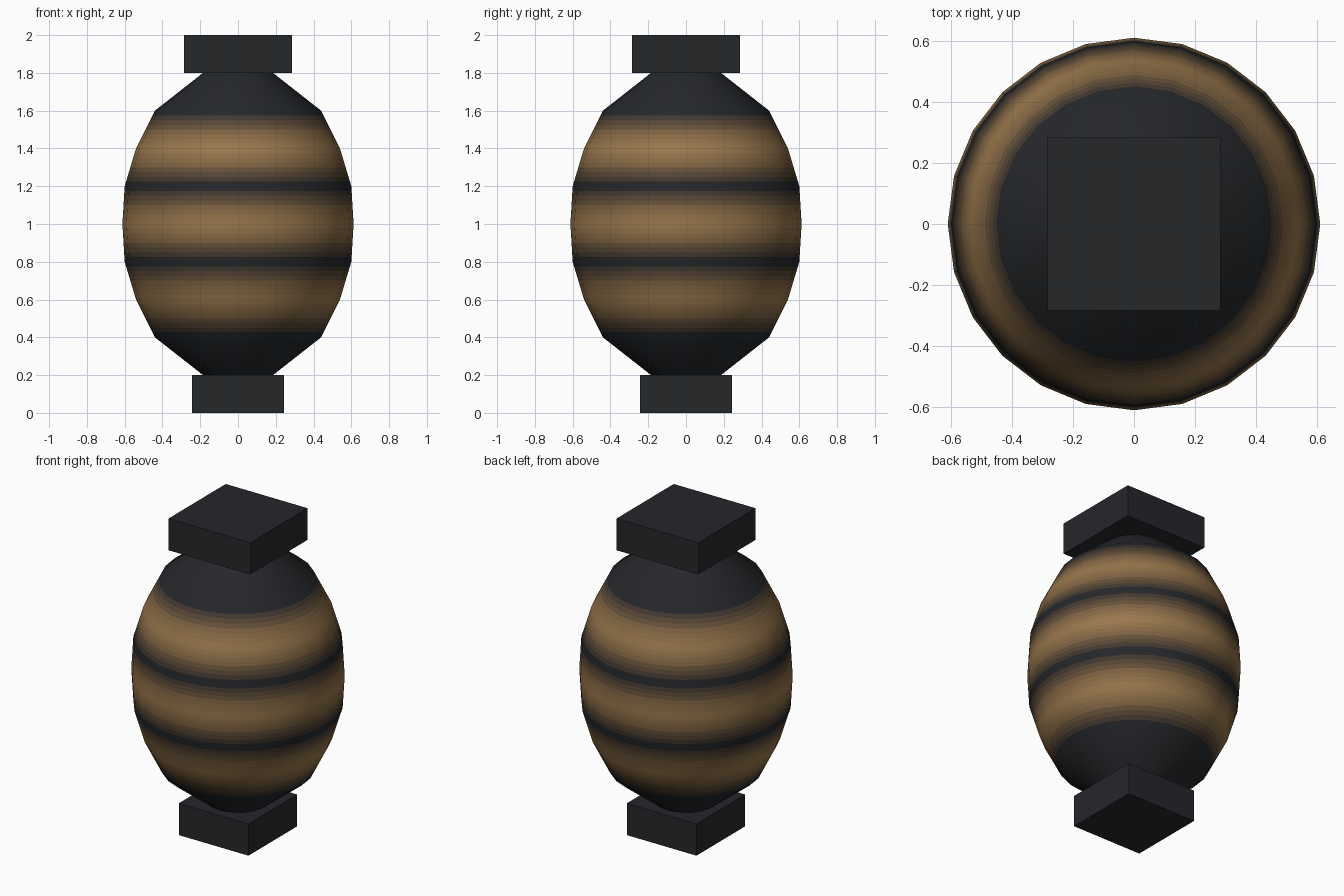
import bpy, bmesh, math
from mathutils import Vector

if "Cube" in bpy.data.objects:
    bpy.data.objects.remove(bpy.data.objects["Cube"])

SIDES, STEPS = 24, 8
DARK = Vector((0.018, 0.020, 0.023))
TAN = Vector((0.32, 0.185, 0.072))


def material(name, rgb):
    mat = bpy.data.materials.new(name)
    mat.diffuse_color = (*rgb, 1)
    mat.use_nodes = True
    mat.node_tree.nodes["Principled BSDF"].inputs["Base Color"].default_value = mat.diffuse_color
    return mat


# Colour ramp from dark to tan
ramp = [material(f"band_{i}", DARK.lerp(TAN, i / STEPS)) for i in range(STEPS + 1)]


def block(name, half, z0, z1):
    bpy.ops.mesh.primitive_cube_add(size=1, location=(0, 0, (z0 + z1) / 2))
    ob = bpy.context.object
    ob.name = name
    ob.scale = (2 * half, 2 * half, z1 - z0)
    bpy.ops.object.transform_apply(location=False, rotation=False, scale=True)
    ob.data.materials.append(ramp[0])


# Square end blocks
block("base_block", 0.243, 0, 0.2)
block("top_block", 0.285, 1.8, 2)

# Body profile: radius, height, tan amount
radii = [0.185, 0.44, 0.54, 0.60, 0.612, 0.60, 0.54, 0.44, 0.185]
tints = [0, 0, 1, 0, 1, 0, 1, 0, 0]
points = [Vector((r, 0.2 + 0.2 * i)) for i, r in enumerate(radii)]


def outward(a, b):
    d = (b - a).normalized()
    return Vector((d.y, -d.x))


segs = [outward(a, b) for a, b in zip(points, points[1:])]
norms = [segs[0]] + [(a + b).normalized() for a, b in zip(segs, segs[1:])] + [segs[-1]]

# Split each profile segment into thin strips for the soft colour bands
rings, strip_mats = [(points[0], norms[0])], []
for i in range(len(points) - 1):
    for k in range(STEPS):
        t = (k + 1) / STEPS
        rings.append((points[i].lerp(points[i + 1], t),
                      norms[i].lerp(norms[i + 1], t).normalized()))
        tint = tints[i] + (tints[i + 1] - tints[i]) * (k + 0.5) / STEPS
        strip_mats.append(int(tint * (STEPS + 0.99)))

# Revolve the body
bm = bmesh.new()
normals, loops = [], []
for p, n in rings:
    loop = []
    for s in range(SIDES):
        a = 2 * math.pi * s / SIDES
        c, q = math.cos(a), math.sin(a)
        loop.append(bm.verts.new((p.x * c, p.x * q, p.y)))
        normals.append((n.x * c, n.x * q, n.y))
    loops.append(loop)
for lo, hi, m in zip(loops, loops[1:], strip_mats):
    for s in range(SIDES):
        e = (s + 1) % SIDES
        f = bm.faces.new((lo[s], lo[e], hi[e], hi[s]))
        f.material_index, f.smooth = m, True
mesh = bpy.data.meshes.new("lantern_body")
bm.to_mesh(mesh)
bm.free()
for mat in ramp:
    mesh.materials.append(mat)
# Keep shading continuous across the strips
mesh.normals_split_custom_set_from_vertices(normals)
body = bpy.data.objects.new("lantern_body", mesh)
bpy.context.collection.objects.link(body)
